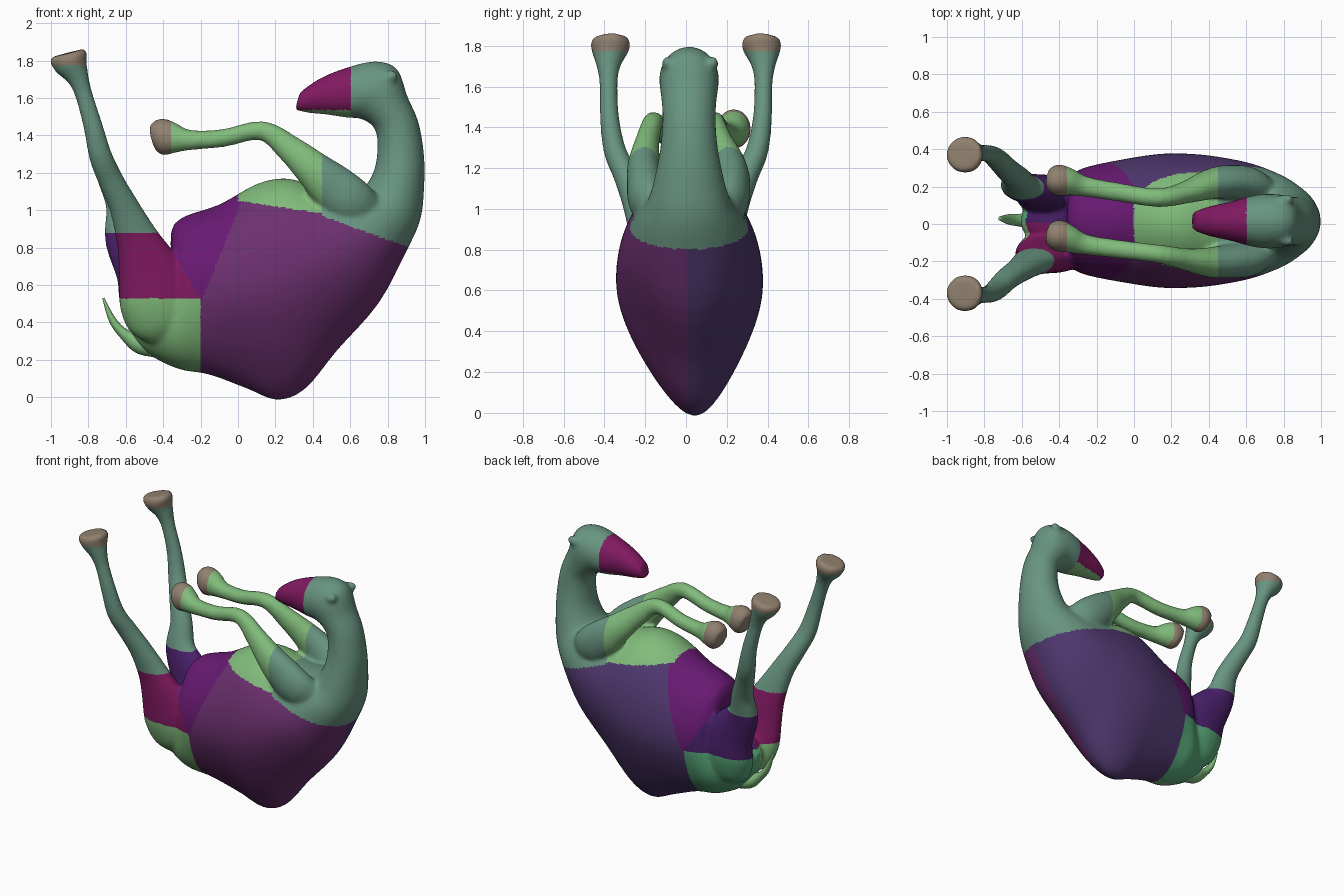
import bpy, bmesh, math
from mathutils import Vector

if "Cube" in bpy.data.objects:
    bpy.data.objects.remove(bpy.data.objects["Cube"])

SIDES = 28


def material(name, rgb):
    m = bpy.data.materials.new(name)
    m.diffuse_color = (*rgb, 1)
    m.use_nodes = True
    m.node_tree.nodes["Principled BSDF"].inputs["Base Color"].default_value = m.diffuse_color
    return m


def spline(rows, n=4):
    """Catmull-Rom interpolation through rows of numbers."""
    out = []
    for i in range(len(rows) - 1):
        p0, p1, p2 = rows[max(i - 1, 0)], rows[i], rows[i + 1]
        p3 = rows[min(i + 2, len(rows) - 1)]
        for s in range(n):
            t = s / n
            out.append([0.5 * (2 * b + (c - a) * t + (2 * a - 5 * b + 4 * c - d) * t * t
                               + (3 * b - a - 3 * c + d) * t ** 3)
                        for a, b, c, d in zip(p0, p1, p2, p3)])
    return out + [list(rows[-1])]


def loft(bm, rings):
    """Skin closed rings and cap both ends."""
    vs = [[bm.verts.new(p) for p in r] for r in rings]
    n = len(vs[0])
    for a, b in zip(vs, vs[1:]):
        for i in range(n):
            j = (i + 1) % n
            bm.faces.new((a[i], a[j], b[j], b[i]))
    bm.faces.new(vs[0][::-1])
    bm.faces.new(vs[-1])


def tube(bm, pts):
    """Tube through (x, y, z, in-plane radius, y radius)."""
    rows = spline(pts)
    c = [Vector(r[:3]) for r in rows]
    rings = []
    for i, r in enumerate(rows):
        d = (c[min(i + 1, len(c) - 1)] - c[max(i - 1, 0)]).normalized()
        u = d.cross(Vector((0, 1, 0))).normalized()
        v = u.cross(d)
        rings.append([c[i] + u * r[3] * math.cos(a) + v * r[4] * math.sin(a)
                      for a in (math.tau * k / SIDES for k in range(SIDES))])
    loft(bm, rings)


def trunk(bm, sections):
    """Sections: belly x, z, back x, z, half width, narrowing towards the back."""
    rings = []
    for ax, az, bx, bz, w, k in spline(sections):
        ring = []
        for i in range(SIDES * 2):
            a = math.tau * i / (SIDES * 2)
            t = (1 - math.cos(a)) / 2
            s = (t - 0.5 + math.hypot(t - 0.5, 0.12)) / 2      # soft ramp
            y = w * math.sin(a) * (1 + 0.04 * k - k * s) + 0.03 * k * t ** 3
            ring.append((ax + (bx - ax) * t, 0.015 + y, az + (bz - az) * t))
        rings.append(ring)
    loft(bm, rings)


def make_object(name, bm):
    bmesh.ops.recalc_face_normals(bm, faces=bm.faces)
    me = bpy.data.meshes.new(name)
    bm.to_mesh(me)
    bm.free()
    ob = bpy.data.objects.new(name, me)
    bpy.context.collection.objects.link(ob)
    return ob


bm = bmesh.new()

# Torso with hump pointing down, neck and head in one loft
trunk(bm, [
    (-.605, .50, -.595, .40, .04, 0), (-.53, .58, -.51, .255, .14, 0),
    (-.37, .70, -.33, .155, .24, 0), (-.34, .93, -.15, .12, .29, .3),
    (-.10, 1.03, .05, .045, .335, .8), (.10, 1.14, .21, -.015, .36, .95),
    (.25, 1.17, .36, .045, .36, .9), (.38, 1.14, .53, .25, .345, .6),
    (.50, 1.11, .75, .50, .31, .3), (.60, 1.11, .90, .78, .255, 0),
    (.68, 1.13, .975, .95, .20, 0), (.73, 1.22, .995, 1.12, .165, 0),
    (.745, 1.32, .995, 1.29, .14, 0), (.74, 1.41, .965, 1.47, .13, 0),
    (.71, 1.46, .905, 1.61, .135, 0), (.65, 1.49, .85, 1.755, .145, 0),
    (.58, 1.495, .73, 1.795, .14, 0), (.48, 1.51, .56, 1.755, .105, 0),
    (.38, 1.52, .43, 1.70, .08, 0), (.305, 1.535, .33, 1.63, .05, 0)])

# Hind legs, stretched upwards with flared feet
HIND = [(-.40, .09, .30, .06, .05), (-.42, .12, .39, .17, .10), (-.435, .15, .52, .20, .11),
        (-.475, .175, .68, .17, .09), (-.54, .20, .85, .115, .075), (-.61, .245, 1.02, .08, .065),
        (-.68, .295, 1.16, .068, .06), (-.735, .35, 1.29, .062, .055), (-.775, .375, 1.45, .052, .047),
        (-.825, .38, 1.62, .047, .045), (-.857, .38, 1.71, .06, .062), (-.89, .375, 1.775, .09, .09),
        (-.905, .37, 1.815, .102, .098), (-.912, .37, 1.84, .09, .08)]
# Front legs, folded back over the belly
FRONT = [(.74, .94, .09, .06), (.62, 1.03, .13, .095), (.50, 1.13, .125, .09), (.40, 1.22, .10, .08),
         (.28, 1.325, .075, .06), (.13, 1.425, .052, .05), (-.08, 1.385, .048, .05),
         (-.26, 1.375, .055, .055), (-.35, 1.385, .085, .075), (-.41, 1.39, .10, .085), (-.455, 1.38, .07, .06)]
FRONT_Y = {-1: (-.10, -.18, -.20, -.205, -.19, -.16, -.135, -.11, -.08, -.06, -.05),
           1: (.13, .205, .225, .21, .17, .14, .17, .20, .225, .235, .24)}
for s in (-1, 1):
    # The far thigh sits a little further back
    tube(bm, [(x - (.06 * math.exp(-((z - .85) / .15) ** 2) if s > 0 else 0), y * s, z, a, b)
              for x, y, z, a, b in HIND])
    tube(bm, [(x, y, z, a, b) for (x, z, a, b), y in zip(FRONT, FRONT_Y[s])])
    # Small ears
    tube(bm, [(.77, .02 + .09 * s, 1.69, .05, .04), (.82, .02 + .11 * s, 1.715, .035, .03),
              (.85, .02 + .12 * s, 1.73, .014, .014)])

# Fuse everything into one soft skin
raw = make_object("raw_parts", bm)
mod = raw.modifiers.new("fuse", 'REMESH')
mod.mode = 'VOXEL'
mod.voxel_size = 0.013
mod = raw.modifiers.new("soften", 'SMOOTH')
mod.factor = 0.5
mod.iterations = 8
deps = bpy.context.evaluated_depsgraph_get()
skin_mesh = bpy.data.meshes.new_from_object(raw.evaluated_get(deps))
skin = bpy.data.objects.new("camel_skin", skin_mesh)
bpy.context.collection.objects.link(skin)
bpy.data.objects.remove(raw)

# Painted patches
PALETTE = {"purple": (.15, .03, .16), "violet": (.08, .04, .16), "plum": (.14, .01, .17),
           "magenta": (.22, .01, .12), "indigo": (.07, .015, .15), "sage": (.14, .30, .22),
           "leaf": (.22, .50, .20), "mint": (.10, .40, .20), "foot": (.28, .22, .16)}
skin_mesh.materials.clear()
slots = {}
for i, (name, rgb) in enumerate(PALETTE.items()):
    skin_mesh.materials.append(material(name, rgb))
    slots[name] = i


def patch(x, y, z):
    left = y > 0.01
    if x > .28 and z > 1.47:                                   # head
        return "magenta" if x < .60 and z > 1.535 else "leaf" if x < .60 else "sage"
    if z > 1.77 or (x < -.36 and 1.2 < z < 1.6 and x > -.6):   # feet
        return "foot"
    if z < .53 and x < -.2:                                    # haunch
        return "mint" if left else "leaf"
    if x < -.2 - .57 * (z - .52) and z > .53 or x < -.45:      # hind leg
        if z < .88:
            return "indigo" if left else "magenta"
        return "sage"
    if z > 1.18 and x < .45:                                   # front leg
        return "leaf"
    if x > .45 and z > 1.13 - .36 * x:                         # shoulder and neck
        return "sage"
    if 0 < x <= .45 and z > 1.05 - .15 * x:                    # belly
        return "leaf"
    if z > .5 and x < -.2 + .4 * (z - .5):                     # groin
        return "plum"
    return "violet" if left else "purple"


for f in skin_mesh.polygons:
    f.material_index = slots[patch(*f.center)]
    f.use_smooth = True

# Tail
bm = bmesh.new()
tube(bm, [(-.40, .02, .27, .06, .06), (-.52, .02, .285, .055, .055), (-.605, .02, .335, .03, .035),
          (-.67, .025, .41, .02, .028), (-.72, .03, .53, .006, .01)])
tail = make_object("tail", bm)
tail.data.materials.append(skin_mesh.materials[slots["leaf"]])
for f in tail.data.polygons:
    f.use_smooth = True
